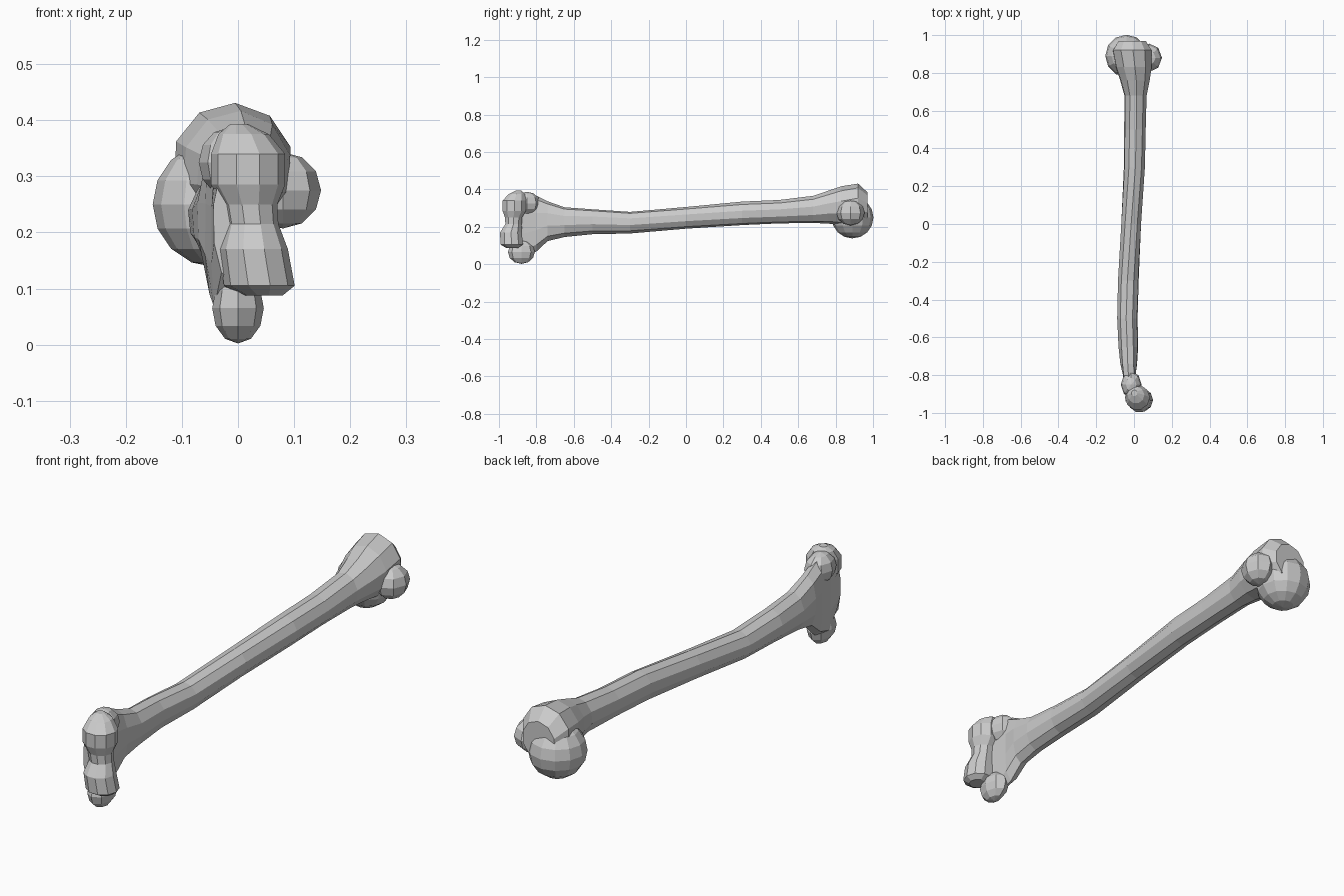
import bpy, bmesh, math
from mathutils import Vector

if "Cube" in bpy.data.objects:
    bpy.data.objects.remove(bpy.data.objects["Cube"])


def make_object(name, bm):
    bmesh.ops.recalc_face_normals(bm, faces=bm.faces)
    me = bpy.data.meshes.new(name)
    bm.to_mesh(me)
    bm.free()
    ob = bpy.data.objects.new(name, me)
    bpy.context.collection.objects.link(ob)
    return ob


def loft(name, rings):
    """Skin a list of equal-sized point rings and cap both ends."""
    bm = bmesh.new()
    rows = [[bm.verts.new(p) for p in r] for r in rings]
    n = len(rows[0])
    for a, b in zip(rows, rows[1:]):
        for i in range(n):
            j = (i + 1) % n
            bm.faces.new((a[i], a[j], b[j], b[i]))
    bm.faces.new(rows[0])
    bm.faces.new(rows[-1])
    return make_object(name, bm)


def knob(name, centre, radii, seg=10, rows=7):
    """Faceted ellipsoid, poles along z."""
    bm = bmesh.new()
    bmesh.ops.create_uvsphere(bm, u_segments=seg, v_segments=rows, radius=1)
    for v in bm.verts:
        v.co = Vector([c + r * k for c, r, k in zip(centre, radii, v.co)])
    return make_object(name, bm)


def shaft_ring(y, cx, cz, rx, rz, pinch=0, n=10):
    """Oval section; pinch thins the middle of the blade into a hollow."""
    pts = []
    for i in range(n):
        a = 2 * math.pi * i / n + 0.12 * math.sin(3 * y)
        s, c = math.sin(a), math.cos(a)
        pts.append((cx + rx * s * (1 - pinch * s * s), y, cz + rz * c))
    return pts


# Shaft with flared ends: y, centre x, centre z, half width, half height, pinch
shaft = loft("bone", [shaft_ring(*s) for s in (
    (-.94, -.01, .22, .035, .11),
    (-.87, -.018, .205, .052, .165, .45),
    (-.80, -.025, .217, .055, .150, .40),
    (-.74, -.028, .230, .053, .107, .15),
    (-.65, -.030, .225, .053, .080),
    (-.50, -.035, .227, .055, .067),
    (-.30, -.030, .222, .056, .058),
    (.00, -.015, .248, .055, .058),
    (.30, .002, .272, .057, .063),
    (.50, .005, .281, .058, .063),
    (.68, .008, .293, .060, .073),
    (.76, .005, .305, .080, .088),
    (.83, -.002, .312, .098, .105),
    (.92, -.010, .325, .107, .106),
    (.97, -.010, .305, .075, .080))])

# Spool-shaped hinge joint: z, centre x, centre y, radius
spool = []
for z, cx, cy, r in ((.088, .045, -.93, .035), (.105, .038, -.932, .063),
                     (.17, .028, -.936, .061), (.215, .026, -.922, .046),
                     (.25, .022, -.922, .048), (.285, .018, -.918, .066),
                     (.34, .018, -.918, .066), (.375, .010, -.905, .045),
                     (.393, .002, -.895, .016)):
    spool.append([(cx + r * math.cos(t * math.pi / 5),
                   cy + r * math.sin(t * math.pi / 5), z) for t in range(10)])

parts = [
    loft("hinge_spool", spool),
    knob("inner_hinge_knob", (.0, -.88, .065), (.046, .072, .063), 8, 6),
    knob("outer_hinge_knob", (-.015, -.85, .325), (.055, .07, .062), 8, 6),
    knob("ball_head", (-.04, .89, .25), (.112, .112, .112), 12, 8),
    knob("side_knob", (.08, .88, .275), (.068, .075, .068), 8, 6),
]

# Fuse everything into one surface
bpy.context.view_layer.objects.active = shaft
for p in parts:
    m = shaft.modifiers.new("fuse", 'BOOLEAN')
    m.operation, m.solver, m.object = 'UNION', 'EXACT', p
    bpy.ops.object.modifier_apply(modifier=m.name)
    bpy.data.objects.remove(p, do_unlink=True)
